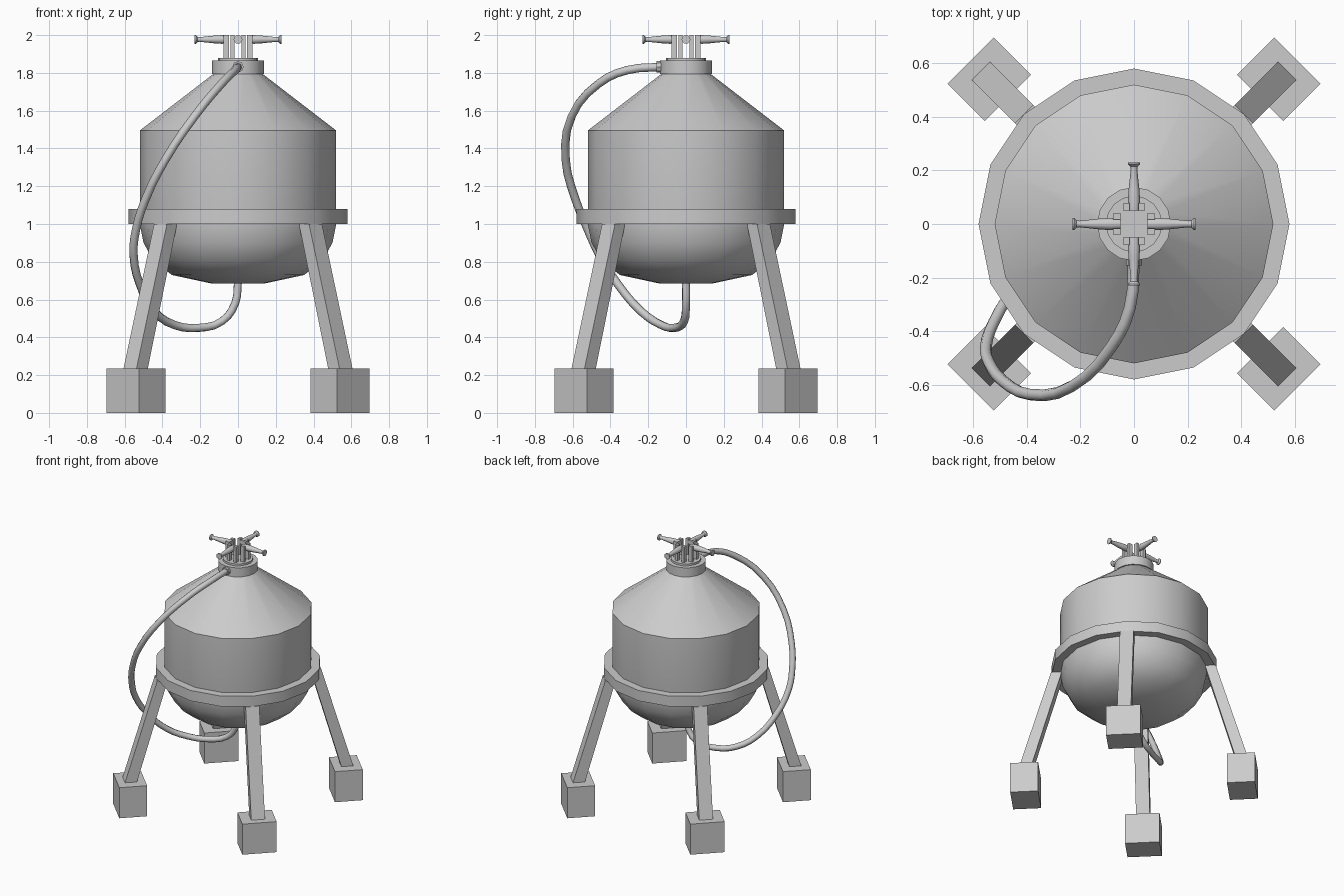
import bpy, bmesh, math
from mathutils import Matrix, Vector

if "Cube" in bpy.data.objects:
    bpy.data.objects.remove(bpy.data.objects["Cube"])


def finish(name, bm, smooth=True):
    bmesh.ops.remove_doubles(bm, verts=bm.verts, dist=1e-5)
    bmesh.ops.recalc_face_normals(bm, faces=bm.faces)
    me = bpy.data.meshes.new(name)
    bm.to_mesh(me)
    bm.free()
    ob = bpy.data.objects.new(name, me)
    bpy.context.collection.objects.link(ob)
    if smooth:
        bpy.ops.object.select_all(action='DESELECT')
        ob.select_set(True)
        bpy.context.view_layer.objects.active = ob
        bpy.ops.object.shade_smooth_by_angle(angle=math.radians(35))
    return ob


def lathe(name, profile, sides=16, matrix=None, closed=False):
    """Revolve (radius, height) points around z."""
    bm = bmesh.new()
    vs = [bm.verts.new((r, 0, z)) for r, z in profile]
    pairs = list(zip(vs, vs[1:]))
    if closed:
        pairs.append((vs[-1], vs[0]))
    edges = [bm.edges.new(p) for p in pairs]
    bmesh.ops.spin(bm, geom=vs + edges, cent=(0, 0, 0), axis=(0, 0, 1),
                   angle=math.tau, steps=sides)
    if matrix is not None:
        bm.transform(matrix)
    return finish(name, bm)


def prism(name, r0, r1, width, z0, top, z1, matrix, offset=0):
    """Box from radial span r0-r1 at z0 to radial span top at z1."""
    bm = bmesh.new()
    rings = []
    for (a, b), z in (((r0, r1), z0), (top, z1)):
        rings.append([bm.verts.new((r, t * width / 2 + offset, z))
                      for r, t in ((a, -1), (b, -1), (b, 1), (a, 1))])
    bm.faces.new(rings[0])
    bm.faces.new(rings[1])
    for i in range(4):
        j = (i + 1) % 4
        bm.faces.new((rings[0][i], rings[0][j], rings[1][j], rings[1][i]))
    bm.transform(matrix)
    return finish(name, bm, False)


# Tank: rounded bottom, straight wall, conical shoulder
lathe("tank", [(0, 0.685), (0.14, 0.685), (0.35, 0.73), (0.45, 0.81),
               (0.50, 0.90), (0.52, 1.0), (0.52, 1.495), (0.11, 1.81), (0, 1.81)])

# Support ring around the tank
lathe("support_ring", [(0.515, 1.0), (0.58, 1.0), (0.58, 1.08), (0.515, 1.08)],
      closed=True)

# Neck collar with lid
lathe("neck_collar", [(0, 1.795), (0.138, 1.795), (0.138, 1.865), (0.105, 1.865),
                      (0.105, 1.88), (0, 1.88)])

# Four diagonal legs with block feet
for i in range(4):
    m = Matrix.Rotation(math.pi / 4 + i * math.pi / 2, 4, 'Z')
    prism(f"leg_{i + 1}", 0.725, 0.81, 0.097, 0.23, (0.505, 0.58), 1.0, m)
    prism(f"foot_{i + 1}", 0.665, 0.862, 0.243, 0, (0.665, 0.862), 0.235, m)

# Four spray nozzles, each held between two posts
to_x = Matrix.Rotation(math.pi / 2, 4, 'Y')
for i in range(4):
    m = Matrix.Rotation(i * math.pi / 2, 4, 'Z')
    for side in (-1, 1):
        prism(f"nozzle_post_{i + 1}_{'a' if side < 0 else 'b'}", 0.048, 0.078, 0.021,
              1.87, (0.048, 0.078), 2.0, m, side * 0.028)
    lathe(f"nozzle_{i + 1}",
          [(0, 0.05), (0.02, 0.05), (0.023, 0.085), (0.02, 0.13), (0.012, 0.205),
           (0.014, 0.215), (0.023, 0.223), (0.023, 0.23), (0, 0.23)],
          12, m @ Matrix.Translation((0, 0, 1.977)) @ to_x)

# Hose fitting on the front of the collar
lathe("hose_fitting", [(0, 0.11), (0.03, 0.11), (0.03, 0.155), (0, 0.155)], 8,
      Matrix.Translation((0, 0, 1.832)) @ Matrix.Rotation(math.pi / 2, 4, 'X'))

# Hose looping from the collar to the tank bottom
path = [(0, -.12, 1.832), (-.015, -.31, 1.815), (-.085, -.46, 1.745),
        (-.23, -.605, 1.57), (-.385, -.637, 1.34), (-.49, -.585, 1.13),
        (-.54, -.52, .97), (-.553, -.46, .84), (-.52, -.36, .68),
        (-.44, -.235, .535), (-.335, -.13, .465), (-.21, -.06, .45),
        (-.085, -.01, .485), (-.015, 0, .58), (0, 0, .70)]
cu = bpy.data.curves.new("hose", 'CURVE')
cu.dimensions = '3D'
cu.resolution_u = 3
cu.bevel_depth = 0.022
cu.bevel_resolution = 2
cu.use_fill_caps = True
sp = cu.splines.new('BEZIER')
sp.bezier_points.add(len(path) - 1)
for bp, co in zip(sp.bezier_points, path):
    bp.co = co
    bp.handle_left_type = bp.handle_right_type = 'AUTO'
hose = bpy.data.objects.new("hose", cu)
bpy.context.collection.objects.link(hose)
